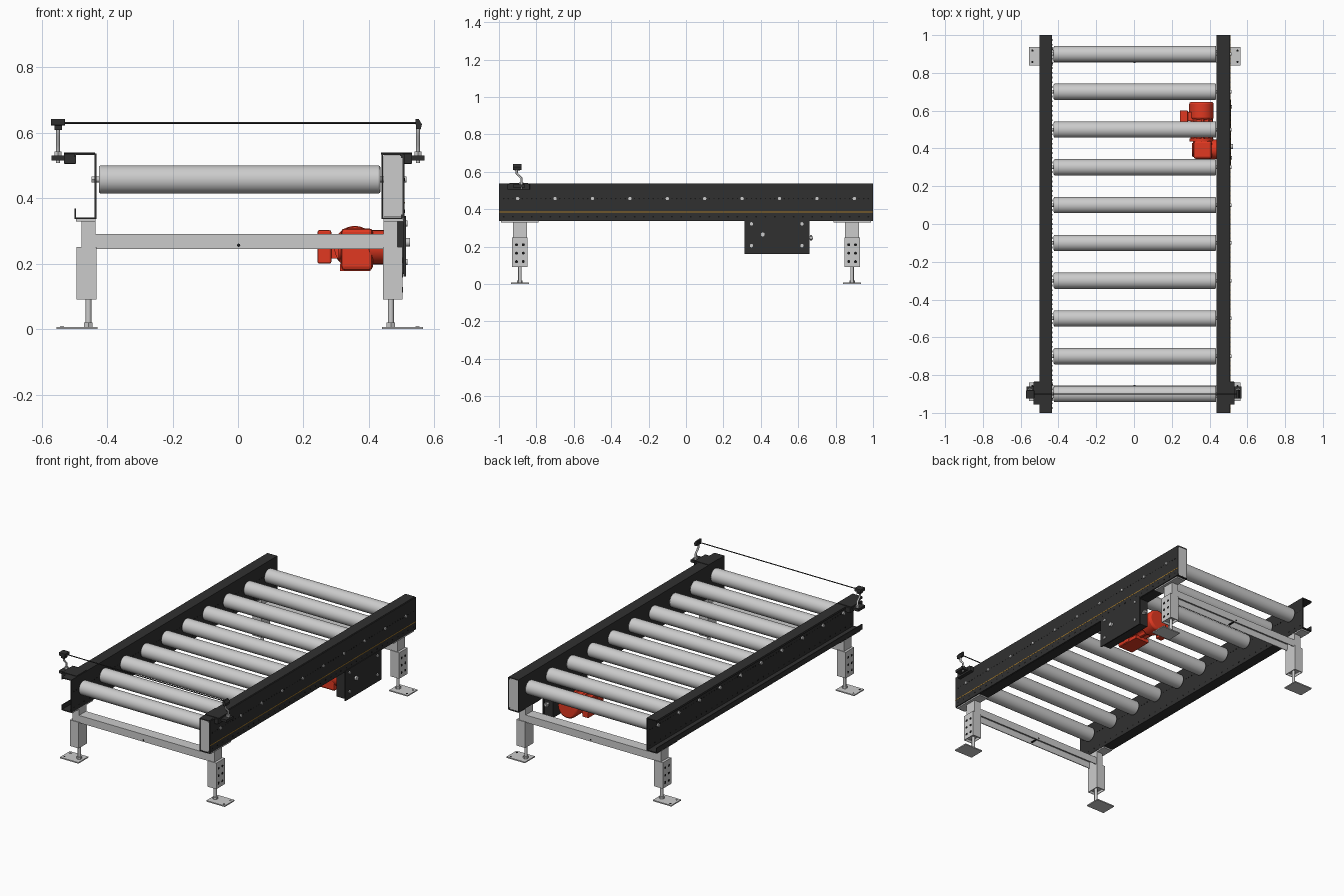
import bpy, bmesh, math
from mathutils import Matrix, Vector

if "Cube" in bpy.data.objects:
    bpy.data.objects.remove(bpy.data.objects["Cube"])


def material(name, rgb):
    m = bpy.data.materials.new(name)
    m.diffuse_color = (*rgb, 1)
    m.use_nodes = True
    m.node_tree.nodes["Principled BSDF"].inputs["Base Color"].default_value = m.diffuse_color
    return m


BLACK = material("black_paint", (0.03, 0.03, 0.03))
HOLE = material("hole_dark", (0.008, 0.008, 0.008))
RED = material("red_paint", (0.75, 0.04, 0.015))
AMBER = material("amber_line", (0.4, 0.2, 0.02))
ROT = {'x': Matrix.Rotation(math.pi / 2, 4, 'Y'),
       'y': Matrix.Rotation(-math.pi / 2, 4, 'X'), 'z': Matrix.Identity(4)}


def finish(name, bm, mat=None, bevel=0, smooth=False, segments=2):
    bmesh.ops.recalc_face_normals(bm, faces=bm.faces)
    me = bpy.data.meshes.new(name)
    bm.to_mesh(me)
    bm.free()
    ob = bpy.data.objects.new(name, me)
    bpy.context.collection.objects.link(ob)
    if mat:
        me.materials.append(mat)
    if bevel:
        b = ob.modifiers.new("bevel", 'BEVEL')
        b.width, b.segments = bevel, segments
        b.limit_method = 'ANGLE'
    if smooth:
        bpy.ops.object.select_all(action='DESELECT')
        bpy.context.view_layer.objects.active = ob
        ob.select_set(True)
        bpy.ops.object.shade_smooth_by_angle(angle=math.radians(35))
    return ob


def box(name, x, y, z, mat=None, bevel=0):
    bm = bmesh.new()
    bmesh.ops.create_cube(bm, size=1)
    for v in bm.verts:
        v.co = [(r[0] + r[1]) / 2 + c * (r[1] - r[0]) for r, c in zip((x, y, z), v.co)]
    return finish(name, bm, mat, bevel)


def cyls(name, centres, r, length, axis, mat=None, bevel=0, sides=24):
    # one mesh holding a cylinder at every centre
    bm = bmesh.new()
    for c in centres:
        bmesh.ops.create_cone(bm, cap_ends=True, segments=sides, radius1=r, radius2=r,
                              depth=length, matrix=Matrix.Translation(c) @ ROT[axis])
    return finish(name, bm, mat, bevel, smooth=sides > 8)


def prism(name, pts, axis, a, b, mat=None):
    # 2D outline swept along an axis
    put = {'x': lambda p, t: (t, p[0], p[1]), 'y': lambda p, t: (p[0], t, p[1]),
           'z': lambda p, t: (p[0], p[1], t)}[axis]
    bm = bmesh.new()
    f = bm.faces.new([bm.verts.new(put(p, a)) for p in pts])
    ext = bmesh.ops.extrude_face_region(bm, geom=[f])
    move = Vector(put((0, 0), b - a))
    bmesh.ops.translate(bm, vec=move, verts=[v for v in ext['geom'] if isinstance(v, bmesh.types.BMVert)])
    return finish(name, bm, mat)


def open_box(name, x, y, z, wall):
    # tube closed on top, open below
    ob = box(name, x, y, z)
    bm = bmesh.new()
    bm.from_mesh(ob.data)
    bm.faces.ensure_lookup_table()
    bmesh.ops.delete(bm, geom=[min(bm.faces, key=lambda f: f.calc_center_median().z)], context='FACES')
    bm.to_mesh(ob.data)
    bm.free()
    s = ob.modifiers.new("wall", 'SOLIDIFY')
    s.thickness, s.offset = wall, -1
    return ob


def wire(name, pts, r, mat=None):
    cu = bpy.data.curves.new(name, 'CURVE')
    cu.dimensions = '3D'
    cu.bevel_depth, cu.bevel_resolution, cu.use_fill_caps = r, 2, True
    sp = cu.splines.new('POLY')
    sp.points.add(len(pts) - 1)
    for p, q in zip(sp.points, pts):
        p.co = (*q, 1)
    ob = bpy.data.objects.new(name, cu)
    bpy.context.collection.objects.link(ob)
    if mat:
        cu.materials.append(mat)
    return ob


# side rails: channel with its web inside, lips outside
def channel(xi, xo, lip_low, lip_top):
    t = 0.005 if xo > xi else -0.005
    zb, zt = 0.336, 0.537
    a = abs(t)
    return [(xi, zb), (xo, zb), (xo, lip_low), (xo - t, lip_low), (xo - t, zb + a), (xi + t, zb + a),
            (xi + t, zt - a), (xo - t, zt - a), (xo - t, lip_top), (xo, lip_top), (xo, zt), (xi, zt)]


prism("left_rail", channel(-0.433, -0.50, 0.368, 0.525), 'y', -1, 1, BLACK)
prism("right_rail", channel(0.438, 0.503, 0.35, 0.523), 'y', -1, 1, BLACK)
for n, y in (("front", (-1, -0.001)), ("rear", (0.001, 1))):
    box(n + "_cover_panel", (0.503, 0.509), y, (0.338, 0.535), BLACK)
for n, y in (("front", (-0.999, -0.991)), ("rear", (0.991, 0.999))):
    box(n + "_rail_end_cap", (0.444, 0.503), y, (0.342, 0.531))
box("cover_line", (0.508, 0.5096), (-1, 1), (0.383, 0.388), AMBER)

# rollers, shafts and shaft bolts
ys = [-0.9 + 0.2 * i for i in range(10)]
for i, y in enumerate(ys):
    cyls(f"roller_{i+1}", [(0.005, y, 0.457)], 0.043, 0.86, 'x', bevel=0.006, sides=40)
cyls("roller_shafts", [(0.003, y, 0.457) for y in ys], 0.009, 0.886, 'x', sides=12)
cyls("right_shaft_bolts", [(0.511, y, 0.457) for y in ys], 0.009, 0.008, 'x', sides=16)
cyls("left_shaft_bolts", [(-0.442, y, 0.457) for y in ys], 0.011, 0.012, 'x', sides=6)

# perforation rows on rails
row = [-0.975 + 0.025 * i for i in range(79)]
upper = [y for y in row if min(abs(y - c) for c in ys) > 0.02]
for n, x in (("right", 0.5092), ("left", -0.4355)):
    w = 0.001 if n == "right" else 0.0062
    cyls(n + "_upper_holes", [(x, y, 0.457) for y in upper], 0.004, w, 'x', HOLE, sides=8)
    cyls(n + "_lower_holes", [(x, y, 0.36) for y in row[::2]], 0.005, w, 'x', HOLE, sides=8)

# legs, feet and cross beams
for end, y in (("front", -0.888), ("rear", 0.888)):
    for side, s in (("left", -1), ("right", 1)):
        n = f"{end}_{side}_"
        o = 0 if s < 0 else 0.01

        def xr(a, b):
            return tuple(sorted((s * (a + o), s * (b + o))))
        open_box(n + "leg_sleeve", xr(0.433, 0.493), (y - 0.041, y + 0.041), (0.09, 0.25), 0.005)
        open_box(n + "leg_upper", xr(0.435, 0.478), (y - 0.037, y + 0.037), (0.2, 0.33), 0.005)
        box(n + "leg_top_plate", xr(0.435, 0.495), (y - 0.1, y + 0.1), (0.328, 0.336))
        box(n + "foot_nut_plate", xr(0.437, 0.489), (y - 0.037, y + 0.037), (0.105, 0.112))
        cx = s * (0.457 + o)
        cyls(n + "foot_rod", [(cx, y, 0.065)], 0.009, 0.118, 'z', sides=20)
        cyls(n + "foot_nut", [(cx, y, 0.013)], 0.015, 0.014, 'z', sides=6)
        box(n + "foot_plate", xr(0.43, 0.555), (y - 0.048, y + 0.048), (0, 0.007))
        hx = s * (0.538 + o)
        cyls(n + "foot_holes", [(hx, y + d, 0.0072) for d in (-0.03, 0.03)], 0.006, 0.001, 'z', HOLE, sides=12)
        face = s * (0.4932 + o)
        cyls(n + "leg_holes", [(face, y + d, z) for d in (-0.018, 0.018) for z in (0.12, 0.165, 0.21)],
             0.008, 0.001, 'x', HOLE, sides=12)
    t, w, lo, hi = 0.005, 0.034, 0.245, 0.29
    prism(end + "_cross_beam", [(y - w, lo), (y - w, hi), (y + w, hi), (y + w, lo), (y + w - t, lo),
          (y + w - t, hi - t), (y - w + t, hi - t), (y - w + t, lo)], 'x', -0.445, 0.452)
    cyls(end + "_beam_holes", [(0.002, y, 0.256)], 0.005, 0.07, 'y', HOLE, sides=12)

# drive housing under right rail
box("drive_housing", (0.447, 0.506), (0.32, 0.652), (0.168, 0.336), BLACK)
box("drive_cover_plate", (0.506, 0.513), (0.312, 0.66), (0.16, 0.345), BLACK)
cyls("drive_cover_bolts", [(0.515, y, z) for y in (0.35, 0.62) for z in (0.205, 0.322)], 0.009, 0.007, 'x', sides=16)
cyls("drive_shaft_end", [(0.517, 0.41, 0.265)], 0.013, 0.016, 'x')
cyls("tension_bolt", [(0.48, 0.66, 0.247)], 0.008, 0.04, 'y')
cyls("tension_nut", [(0.48, 0.668, 0.247)], 0.014, 0.012, 'y', sides=6)

# gear motor
mx, mz = 0.357, 0.25
fins = []
for i in range(36):
    a = 2 * math.pi * i / 36
    r = (0.06, 0.06, 0.052, 0.052)[i % 4]
    fins.append((mx + r * math.cos(a), mz + r * math.sin(a)))
prism("motor_finned_body", fins, 'y', 0.44, 0.555, RED)
cyls("motor_fan_cover", [(mx, 0.6, mz)], 0.065, 0.094, 'y', RED, bevel=0.012, sides=36)
cyls("motor_flange", [(mx, 0.444, mz)], 0.063, 0.016, 'y', RED, sides=36)
box("motor_terminal_box", (0.243, 0.285), (0.535, 0.602), (0.2, 0.302), RED, 0.005)
box("terminal_box_neck", (0.28, 0.32), (0.545, 0.592), (0.215, 0.287), RED)
box("gearbox", (0.315, 0.412), (0.345, 0.44), (0.179, 0.308), RED, 0.012)
cyls("gearbox_output", [(0.425, 0.395, 0.25)], 0.052, 0.05, 'x', RED, bevel=0.004, sides=32)
cyls("gearbox_side_lid", [(0.313, 0.393, 0.245)], 0.036, 0.012, 'x', RED, bevel=0.003)
box("gearbox_foot", (0.312, 0.405), (0.355, 0.5), (0.178, 0.2), RED)

# light barrier at the front end
for side, s in (("left", -1), ("right", 1)):
    def xr(a, b):
        return tuple(sorted((s * a, s * b)))
    box(side + "_sensor_clamp", xr(0.495, 0.532), (-0.955, -0.835), (0.505, 0.536), BLACK, 0.002)
    box(side + "_sensor_clamp_top", xr(0.437, 0.532), (-0.945, -0.845), (0.534, 0.54), BLACK)
    box(side + "_sensor_arm", xr(0.53, 0.57), (-0.925, -0.86), (0.515, 0.531), BLACK)
    x = s * 0.55
    wire(side + "_sensor_rod", [(x, -0.88, 0.508), (x, -0.88, 0.565), (x, -0.905, 0.592), (x, -0.905, 0.62)], 0.006)
    cyls(side + "_rod_nut", [(x, -0.88, 0.537)], 0.012, 0.012, 'z', sides=6)
box("left_sensor_head", (-0.572, -0.528), (-0.924, -0.88), (0.622, 0.642), BLACK, 0.003)
box("left_sensor_mount", (-0.56, -0.538), (-0.918, -0.888), (0.608, 0.624), BLACK)
prism("right_reflector", [(0.542, 0.642), (0.552, 0.642), (0.562, 0.626), (0.558, 0.61), (0.544, 0.612)],
      'y', -0.924, -0.88, BLACK)
wire("light_beam", [(-0.53, -0.9, 0.63), (0.545, -0.9, 0.63)], 0.003, BLACK)
